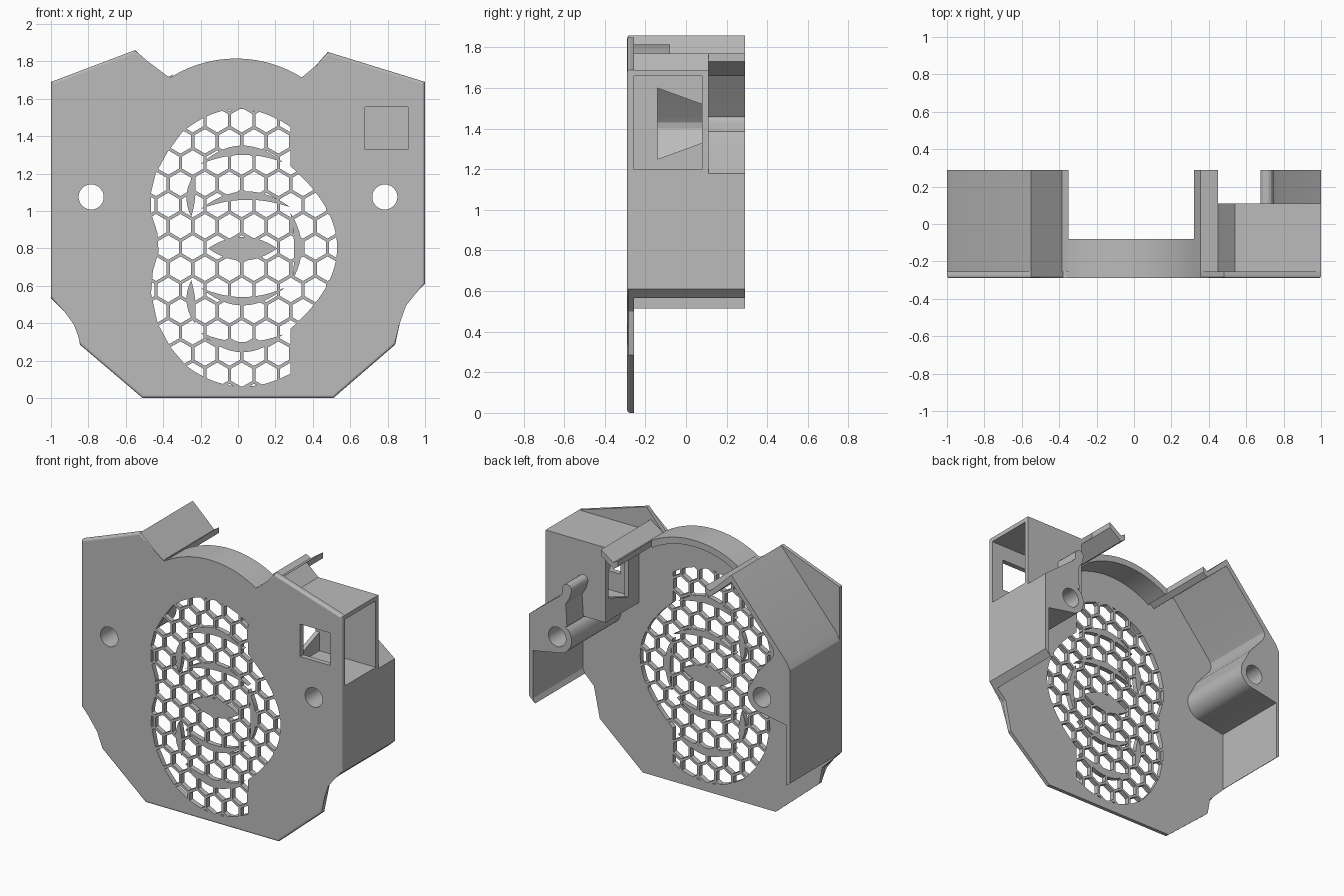
import bpy, bmesh, math
from mathutils import Vector

cube = bpy.data.objects.get("Cube")
if cube:
    bpy.data.objects.remove(cube, do_unlink=True)

grey = bpy.data.materials.new("plain_grey")
grey.use_nodes = True
grey.diffuse_color = (0.5, 0.5, 0.5, 1)
grey.node_tree.nodes["Principled BSDF"].inputs["Base Color"].default_value = (0.5, 0.5, 0.5, 1)

FRONT, INNER, BACK = -0.29, -0.255, 0.29
HOLE_X, HOLE_Z = 0.785, 1.075


def prism(name, outlines, lo, hi, axis="Y", rim=0.0):
    """Extrude closed outlines: (x, z) along Y, or (y, z) along X."""
    place = (lambda a, b, d: (a, d, b)) if axis == "Y" else (lambda a, b, d: (d, a, b))
    bm = bmesh.new()
    for pts in outlines:
        near = [bm.verts.new(place(a, b, lo)) for a, b in pts]
        far = [bm.verts.new(place(a, b, hi)) for a, b in pts]
        cap = bm.faces.new(near)
        bm.faces.new(far[::-1])
        for i in range(len(pts)):
            j = (i + 1) % len(pts)
            bm.faces.new((near[j], near[i], far[i], far[j]))
        if rim:
            bmesh.ops.bevel(bm, geom=list(cap.edges), offset=rim, segments=3,
                            profile=0.5, affect="EDGES")
    bmesh.ops.recalc_face_normals(bm, faces=bm.faces)
    mesh = bpy.data.meshes.new(name)
    bm.to_mesh(mesh)
    bm.free()
    mesh.materials.append(grey)
    obj = bpy.data.objects.new(name, mesh)
    bpy.context.collection.objects.link(obj)
    return obj


def cut(target, *cutters):
    """Subtract each cutter and keep the plain mesh."""
    for cutter in cutters:
        mod = target.modifiers.new("cut", "BOOLEAN")
        mod.operation, mod.solver, mod.object = "DIFFERENCE", "EXACT", cutter
    bpy.context.view_layer.update()
    mesh = bpy.data.meshes.new_from_object(
        target.evaluated_get(bpy.context.evaluated_depsgraph_get()))
    target.modifiers.clear()
    target.data = mesh


def arc(cx, cz, r, start, end, n):
    angles = [math.radians(start + (end - start) * i / n) for i in range(n + 1)]
    return [(cx + r * math.cos(a), cz + r * math.sin(a)) for a in angles]


def flip(pts):
    return [(-x, z) for x, z in pts]


def bowed(p, q, bulge, n=14):
    """Points from p to q along a bow, bulging to the left of travel."""
    p, q = Vector(p), Vector(q)
    side = Vector((p.y - q.y, q.x - p.x)).normalized()
    return [tuple(p.lerp(q, i / n) + side * 4 * bulge * (i / n) * (1 - i / n))
            for i in range(n + 1)]


# Front plate with an arched top
arch = arc(-0.01, 1.155, 0.66, 58, 122, 28)
outline = [(-0.51, 0), (0.51, 0), (0.84, 0.285), (0.885, 0.5), (1, 0.61), (1, 1.69),
           (0.48, 1.85), (0.355, 1.705)] + arch + \
          [(-0.38, 1.705), (-0.55, 1.86), (-1, 1.69), (-1, 0.535), (-0.865, 0.4), (-0.845, 0.285)]
plate = prism("front_plate", [outline], FRONT, INNER, rim=0.014)

# Lobed vent opening: curved left side, straight-sided steps on the right
left_side = bowed((0.28, 1.45), (-0.3, 1.42), -0.11) + \
    [(-0.38, 1.31), (-0.44, 1.2), (-0.465, 1.1), (-0.465, 0.99), (-0.43, 0.88), (-0.425, 0.78),
     (-0.455, 0.68), (-0.465, 0.56), (-0.43, 0.4), (-0.36, 0.27)] + \
    bowed((-0.28, 0.175), (0.28, 0.13), -0.09)
right_side = bowed((0.28, 0.37), (0.28, 1.24), -0.25, 24)
opening = left_side + right_side
screw_holes = prism("screw_hole_cutter",
                    [arc(s * HOLE_X, HOLE_Z, 0.067, 0, 352.5, 47) for s in (-1, 1)], -0.5, 0.5)
vent_cutter = prism("vent_cutter", [opening], -0.4, -0.1)
port_cutter = prism("port_cutter", [[(0.68, 1.33), (0.91, 1.33), (0.91, 1.555), (0.68, 1.555)]],
                    -0.4, -0.2)
cut(plate, vent_cutter, screw_holes, port_cutter)

# Honeycomb grille
PITCH = 0.131
ROW = PITCH * math.sqrt(3) / 2
hexes = []
for row in range(-7, 8):
    for col in range(-5, 6):
        x = 0.02 + (col + 0.5 * (row % 2)) * PITCH
        hexes.append(arc(x, 0.805 + row * ROW, 0.0655, 30, 330, 5))
hex_cutter = prism("hex_cutter", hexes, -0.4, -0.1)
grille = prism("honeycomb_grille", [opening], FRONT, INNER)
cut(grille, hex_cutter)

# Solid crescents laid into the grille: start, end, outer bow, inner bow
crescents = [((-0.2, 1.25), (0.24, 1.26), 0.095, 0.045), ((-0.2, 1.01), (0.28, 1.02), 0.09, 0.045),
             ((-0.16, 0.8), (0.21, 0.8), 0.062, -0.065), ((-0.2, 0.59), (0.25, 0.59), -0.095, -0.05),
             ((-0.2, 0.35), (0.24, 0.34), -0.1, -0.045), ((-0.25, 0.97), (-0.23, 1.2), 0.035, -0.012),
             ((-0.23, 0.4), (-0.25, 0.63), 0.035, -0.012), ((0.29, 0.63), (0.28, 0.99), -0.055, -0.015)]
prism("grille_crescents", [bowed(p, q, a) + bowed(p, q, b)[-2:0:-1] for p, q, a, b in crescents],
      FRONT, INNER)

# Arched top rim
prism("top_arch", [arch + arc(-0.01, 1.155, 0.615, 122, 58, 28)], INNER, -0.08)

# Right housing: wall, steep roof, clip lip and screw boss in one section
boss = arc(-HOLE_X, HOLE_Z, 0.11, 40, -90, 14)
housing = prism("right_housing", [[(-1, 0.535), (-1, 1.32), (-0.975, 1.37), (-0.55, 1.86),
                                   (-0.385, 1.705), (-0.35, 1.73), (-0.35, 1.69),
                                   (-0.385, 1.665), (-0.55, 1.81), (-0.85, 1.46), (-0.87, 1.43),
                                   (-0.875, 1.4), (-0.86, 1.365), (-0.75, 1.24)] + boss +
                                  [(-0.975, 0.93), (-0.975, 0.515)]], INNER, BACK)
cut(housing, screw_holes)

# Left wall with screw boss, and the sloped hook behind the box
lower = prism("left_wall", [[(1, 0.61), (1, 1.17), (0.735, 1.17)] + flip(boss) +
                            [(0.97, 0.93), (0.97, 0.6), (0.955, 0.567)]], INNER, BACK)
cut(lower, screw_holes)
prism("left_hook", [[(1, 1.165), (1, 1.18), (0.77, 1.36), (0.745, 1.385)] +
                    arc(0.71, 1.425, 0.035, 0, 200, 8) +
                    [(0.69, 1.37), (0.72, 1.32), (0.71, 1.165)]], 0.11, BACK)

# Left box: flat roof, open on its outer side, closed at the back
shell = [(0.45, 1.77), (0.54, 1.69), (1, 1.69)]
box = prism("left_box", [shell + [(1, 1.66), (0.57, 1.66), (0.57, 1.2), (1, 1.2), (1, 1.17),
                                  (0.54, 1.17), (0.54, 1.65), (0.45, 1.73)]], INNER, 0.08)
window = prism("window_cutter", [[(-0.14, 1.25), (0.079, 1.33), (0.079, 1.52), (-0.14, 1.6)]],
               0.5, 0.62, axis="X")
cut(box, window)
prism("left_box_back", [shell + [(1, 1.17), (0.54, 1.17), (0.54, 1.65), (0.45, 1.73)]], 0.08, 0.11)

# Left clip bar
prism("left_clip_bar", [[(0.32, 1.725), (0.355, 1.705), (0.45, 1.77), (0.45, 1.73),
                         (0.355, 1.66), (0.32, 1.685)]], INNER, BACK)

# Remove the cutters, shade curved walls smoothly
for helper in (screw_holes, vent_cutter, port_cutter, hex_cutter, window):
    bpy.data.objects.remove(helper, do_unlink=True)
bpy.ops.object.select_all(action="DESELECT")
for obj in bpy.context.scene.objects:
    if obj.type == "MESH" and obj != plate:
        obj.select_set(True)
        bpy.context.view_layer.objects.active = obj
bpy.ops.object.shade_smooth_by_angle(angle=math.radians(20))
